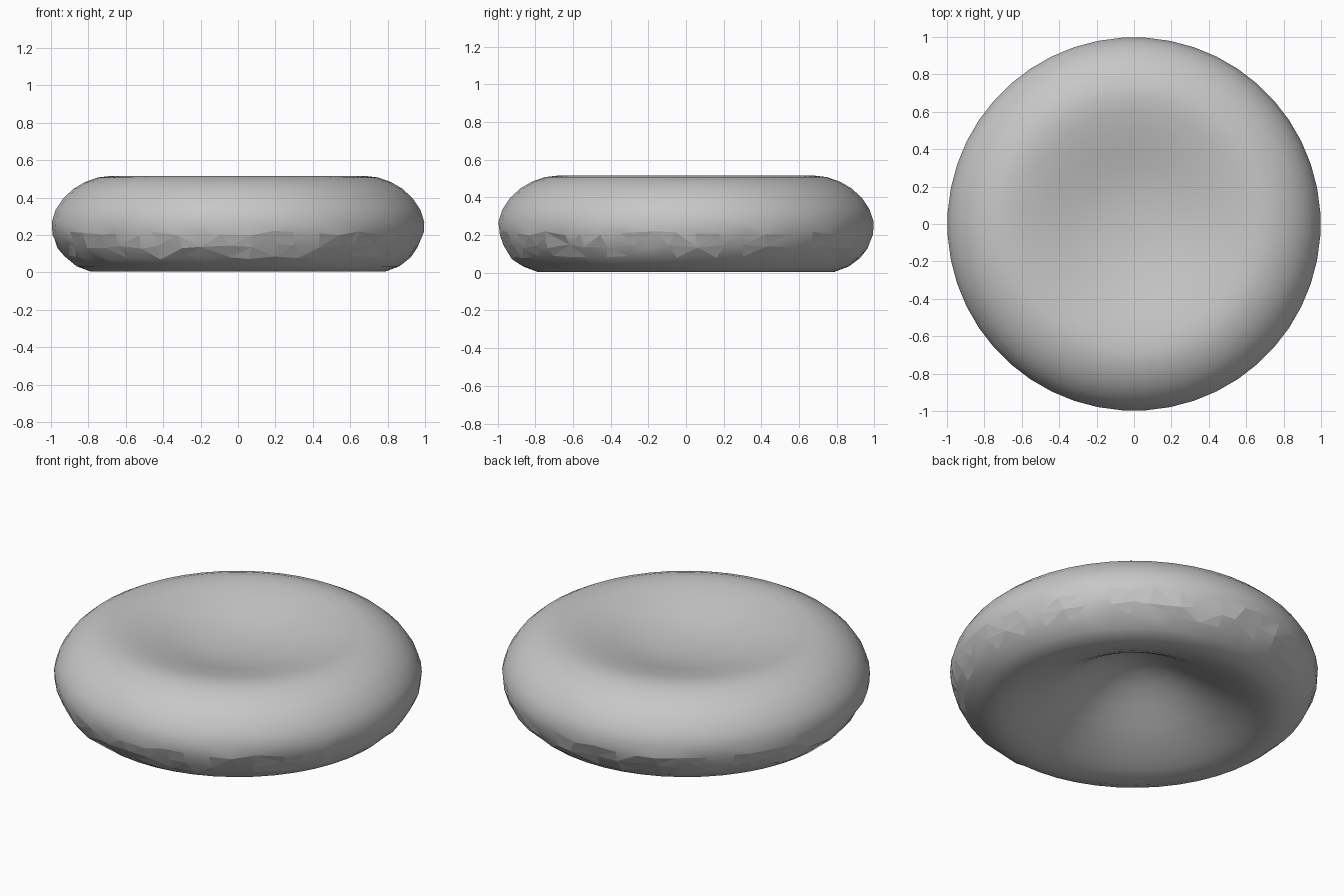
import bpy, bmesh, math, random

cube = bpy.data.objects.get("Cube")
if cube:
    bpy.data.objects.remove(cube, do_unlink=True)

random.seed(4)
SEGMENTS = 48

# Plain grey material
grey = bpy.data.materials.new("soft grey")
grey.use_nodes = True
colour = (0.57, 0.57, 0.57, 1)
grey.diffuse_color = colour
grey.node_tree.nodes["Principled BSDF"].inputs["Base Color"].default_value = colour

# Half cross-section (radius, height): shallow top dimple, rounded rim, deeper underside
profile = [
    (0.0, 0.403), (0.1, 0.406), (0.2, 0.416), (0.3, 0.435), (0.4, 0.461), (0.5, 0.487),
    (0.6, 0.507), (0.68, 0.516), (0.75, 0.508), (0.82, 0.483), (0.88, 0.448),
    (0.935, 0.398), (0.977, 0.335), (0.998, 0.27), (0.994, 0.21), (0.965, 0.14),
    (0.925, 0.08), (0.865, 0.033), (0.79, 0.005), (0.73, 0.005), (0.66, 0.023),
    (0.59, 0.051), (0.5, 0.093), (0.4, 0.15), (0.3, 0.215), (0.2, 0.273),
    (0.1, 0.313), (0.0, 0.325)]

# Disc body, spun ring by ring
bm = bmesh.new()
rings = []
for r, z in profile:
    if r == 0:
        rings.append([bm.verts.new((0, 0, z))] * SEGMENTS)
        continue
    rough = r > 0.9 and 0.07 < z < 0.25
    ring = []
    for i in range(SEGMENTS):
        a = 2 * math.pi * (i + 0.5) / SEGMENTS
        # Slight unevenness on the lower outer band
        da = random.uniform(-0.03, 0.03) if rough else 0
        dr = random.uniform(-0.005, 0.003) if rough else 0
        dz = random.uniform(-0.012, 0.012) if rough else 0
        ring.append(bm.verts.new(((r + dr) * math.cos(a + da),
                                  (r + dr) * math.sin(a + da), z + dz)))
    rings.append(ring)

for upper, lower in zip(rings, rings[1:]):
    for i in range(SEGMENTS):
        j = (i + 1) % SEGMENTS
        corners = list(dict.fromkeys((upper[i], lower[i], lower[j], upper[j])))
        bm.faces.new(corners)

# Smooth body with a faceted, triangulated lower band
band = []
for f in bm.faces:
    c = f.calc_center_median()
    f.smooth = True
    if math.hypot(c.x, c.y) > 0.9 and 0.07 < c.z < 0.23:
        band.append(f)
facets = bmesh.ops.triangulate(bm, faces=band)["faces"]
for f in facets:
    f.smooth = random.random() < 0.5
bmesh.ops.recalc_face_normals(bm, faces=bm.faces)

mesh = bpy.data.meshes.new("dimpled_disc")
bm.to_mesh(mesh)
bm.free()
mesh.materials.append(grey)
disc = bpy.data.objects.new("dimpled_disc", mesh)
bpy.context.collection.objects.link(disc)
